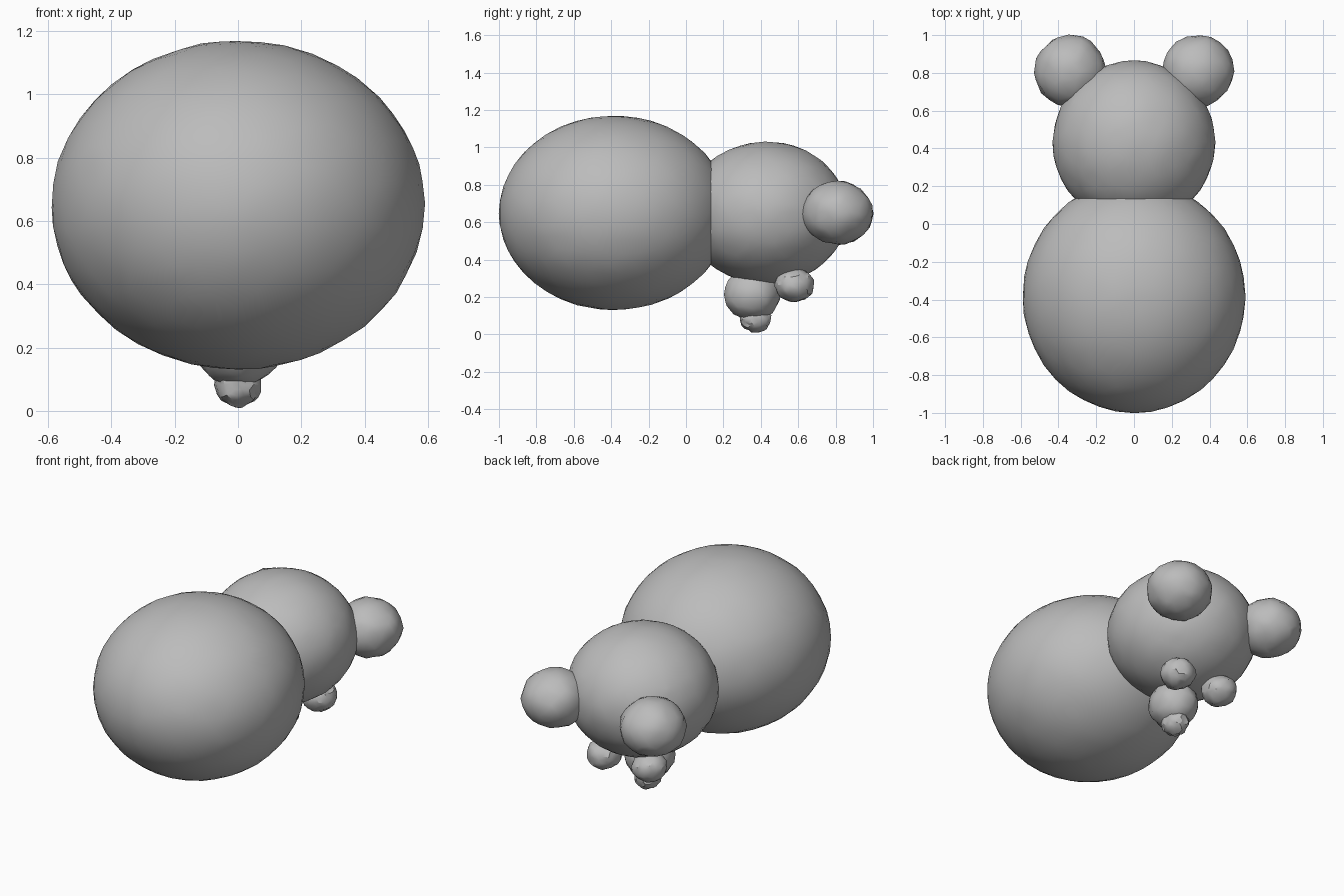
import bpy, bmesh, math, random
from mathutils import Vector

if "Cube" in bpy.data.objects:
    bpy.data.objects.remove(bpy.data.objects["Cube"], do_unlink=True)

random.seed(4)

# Single plain grey clay material
GREY = (0.5, 0.5, 0.5, 1.0)
clay = bpy.data.materials.new("grey clay")
clay.use_nodes = True
clay.diffuse_color = GREY
bsdf = clay.node_tree.nodes["Principled BSDF"]
bsdf.inputs["Base Color"].default_value = GREY
bsdf.inputs["Roughness"].default_value = 0.7


def clay_ball(name, centre, radii, detail, slide, bump, sharp):
    """Hand-rolled ball: vertices slide over the ellipsoid, then bump in or out."""
    bm = bmesh.new()
    bmesh.ops.create_icosphere(bm, subdivisions=detail, radius=1.0)
    for v in bm.verts:
        shift = Vector([random.uniform(-slide, slide) for _ in range(3)])
        n = (v.co + shift).normalized() * (1 + random.uniform(-bump, bump))
        v.co = Vector([c + r * k for c, r, k in zip(centre, radii, n)])
    mesh = bpy.data.meshes.new(name)
    bm.to_mesh(mesh)
    bm.free()
    mesh.materials.append(clay)
    obj = bpy.data.objects.new(name, mesh)
    bpy.context.collection.objects.link(obj)
    bpy.ops.object.select_all(action='DESELECT')
    obj.select_set(True)
    bpy.context.view_layer.objects.active = obj
    bpy.ops.object.shade_smooth_by_angle(angle=math.radians(sharp))
    return obj


# Large smooth body and head
clay_ball("body", (0, -0.385, 0.65), (0.59, 0.615, 0.52), 4, 0.015, 0.003, 40)
clay_ball("head", (0, 0.43, 0.65), (0.43, 0.435, 0.38), 4, 0.02, 0.005, 40)

# Muzzle and nose, pointing down
clay_ball("muzzle", (0, 0.355, 0.215), (0.14, 0.15, 0.14), 3, 0.05, 0.03, 35)
clay_ball("nose", (0, 0.37, 0.085), (0.075, 0.085, 0.073), 3, 0.06, 0.07, 30)

# Paired ears and eyes
for side, s in (("left", 1), ("right", -1)):
    clay_ball(side + "_ear", (s * 0.338, 0.81, 0.65), (0.19, 0.19, 0.17),
              3, 0.06, 0.025, 30)
    clay_ball(side + "_eye", (s * 0.155, 0.58, 0.265), (0.1, 0.105, 0.09),
              3, 0.06, 0.05, 30)
